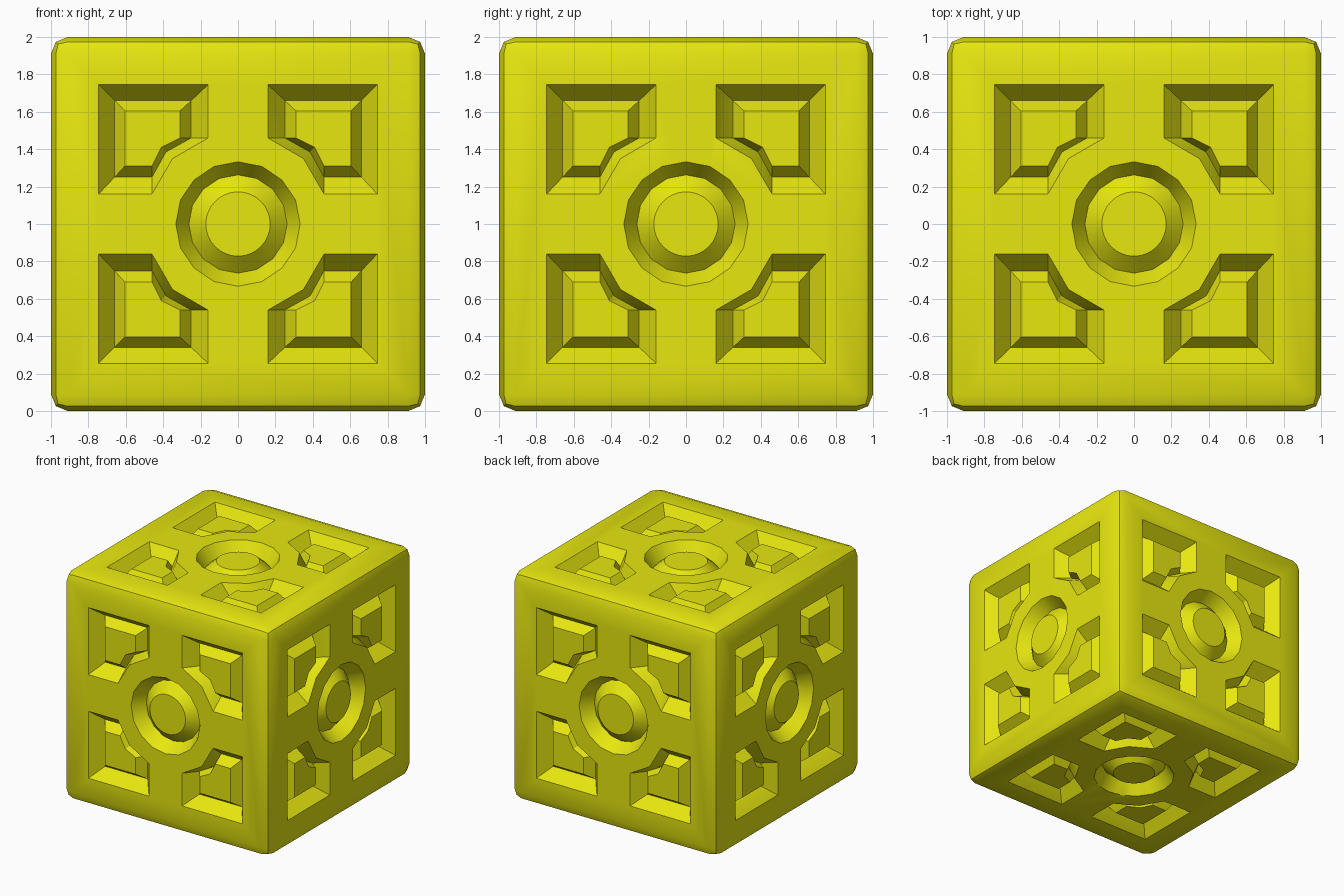
import bpy, bmesh, math
from mathutils import Matrix, Vector

if "Cube" in bpy.data.objects:
    bpy.data.objects.remove(bpy.data.objects["Cube"])

GROOVE, TOP = -0.11, -0.03   # groove bottom and island height below each face

def object_from(bm, name):
    bmesh.ops.recalc_face_normals(bm, faces=bm.faces)
    me = bpy.data.meshes.new(name)
    bm.to_mesh(me)
    bm.free()
    ob = bpy.data.objects.new(name, me)
    bpy.context.collection.objects.link(ob)
    return ob

def notched_square(lo, hi, near, mid):
    # square with its inner corner cut back around the central ring
    return [Vector(p) for p in ((hi, hi), (lo, hi), (lo, lo + near),
                                (mid, mid), (lo + near, lo), (hi, lo))]

def polygon_ring(r, flat):
    # 32 points; flat=True keeps the outline a 16-gon
    k = math.cos(math.pi / 16)
    pts = []
    for i in range(32):
        a = i * math.pi / 16
        s = r * (k if flat and i % 2 else 1)
        pts.append(Vector((s * math.cos(a), s * math.sin(a))))
    return pts

def add_groove(bm, loops, sx, sy, mat):
    # moat-shaped cutter: sloped outer wall, groove bottom, raised island
    outer, groove, island = loops
    above = [o + (o - g) * 0.2 for o, g in zip(outer, groove)]
    levels = ((above, -GROOVE * 0.2), (outer, 0), (groove, GROOVE), (island, TOP))
    rings = [[bm.verts.new(mat @ Vector((p.x * sx, p.y * sy, h))) for p in pts]
             for pts, h in levels]
    n = len(outer)
    for a, b in zip(rings, rings[1:]):
        for i in range(n):
            j = (i + 1) % n
            bm.faces.new((a[i], a[j], b[j], b[i]))
    bm.faces.new(rings[0])
    bm.faces.new(rings[-1])

# rounded cube body
bm = bmesh.new()
bmesh.ops.create_cube(bm, size=2, matrix=Matrix.Translation((0, 0, 1)))
bmesh.ops.bevel(bm, geom=bm.edges[:], offset=0.09, offset_type='OFFSET',
                segments=2, profile=0.5, affect='EDGES')
body = object_from(bm, "carved_cube")

# cutters: four pockets and a central ring on each of the six faces
pocket = (notched_square(0.16, 0.745, 0.30, 0.35),
          notched_square(0.25, 0.66, 0.21, 0.385),
          notched_square(0.31, 0.605, 0.15, 0.41))
ring = (polygon_ring(0.333, True), polygon_ring(0.263, True), polygon_ring(0.172, False))
turns = [Matrix.Rotation(math.radians(a), 4, 'X') for a in (0, 90, 180, 270)]
turns += [Matrix.Rotation(math.radians(a), 4, 'Y') for a in (90, -90)]
bm = bmesh.new()
for turn in turns:
    mat = Matrix.Translation((0, 0, 1)) @ turn @ Matrix.Translation((0, 0, 1))
    add_groove(bm, ring, 1, 1, mat)
    for sx in (-1, 1):
        for sy in (-1, 1):
            add_groove(bm, pocket, sx, sy, mat)
cutter = object_from(bm, "groove_cutter")
cutter.hide_render = True

# carve the grooves
mod = body.modifiers.new("carve", 'BOOLEAN')
mod.operation = 'DIFFERENCE'
mod.solver = 'EXACT'
mod.object = cutter
bpy.context.view_layer.objects.active = body
body.select_set(True)
bpy.ops.object.modifier_apply(modifier=mod.name)
bpy.data.objects.remove(cutter)

# yellow finish
paint = bpy.data.materials.new("yellow")
paint.diffuse_color = (0.8, 0.8, 0.005, 1)
paint.use_nodes = True
paint.node_tree.nodes["Principled BSDF"].inputs["Base Color"].default_value = paint.diffuse_color
body.data.materials.clear()
body.data.materials.append(paint)
bpy.ops.object.shade_smooth_by_angle(angle=math.radians(30))
